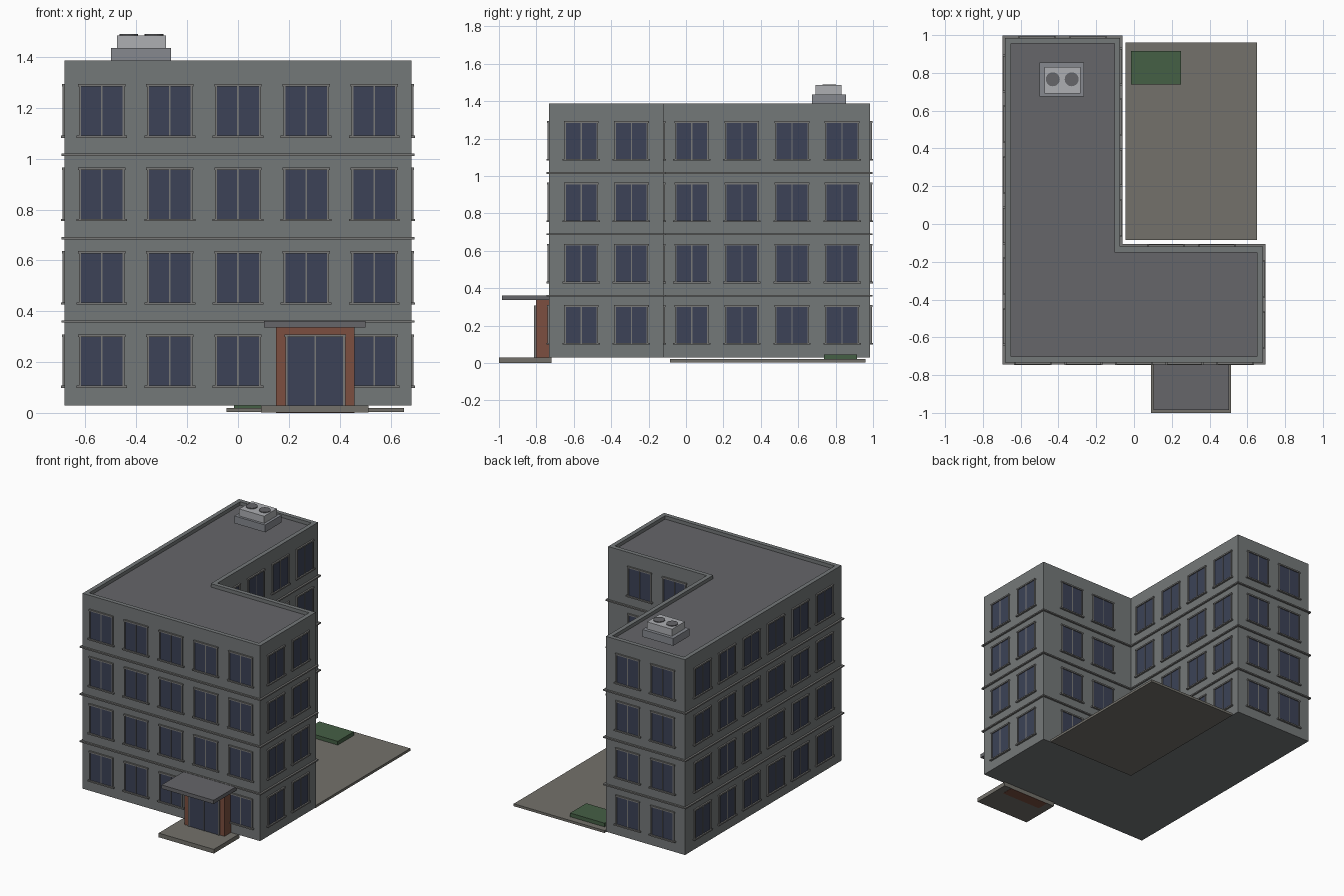
import bpy, bmesh
from math import radians
from mathutils import Matrix, Vector

if "Cube" in bpy.data.objects:
    bpy.data.objects.remove(bpy.data.objects["Cube"])


def material(name, r, g, b):
    m = bpy.data.materials.new(name)
    m.diffuse_color = (r, g, b, 1)
    m.use_nodes = True
    m.node_tree.nodes["Principled BSDF"].inputs["Base Color"].default_value = m.diffuse_color
    return m


WALL = material("wall_grey", 0.175, 0.188, 0.19)
TRIM = material("trim_grey", 0.19, 0.19, 0.185)
ROOF = material("roof_grey", 0.132, 0.133, 0.143)
GLASS = material("dark_glass", 0.045, 0.055, 0.095)
BRICK = material("brick", 0.20, 0.078, 0.05)
PAVING = material("paving", 0.172, 0.165, 0.145)
GRASS = material("grass", 0.06, 0.115, 0.06)
PLINTH = material("plinth_grey", 0.24, 0.25, 0.275)
METAL = material("metal", 0.42, 0.43, 0.45)


def finish(bm, name, mat):
    bmesh.ops.recalc_face_normals(bm, faces=bm.faces)
    me = bpy.data.meshes.new(name)
    bm.to_mesh(me)
    bm.free()
    me.materials.append(mat)
    ob = bpy.data.objects.new(name, me)
    bpy.context.collection.objects.link(ob)
    return ob


def add_box(bm, lo, hi, frame=Matrix()):
    lo, hi = Vector(lo), Vector(hi)
    m = frame @ Matrix.Translation((lo + hi) / 2) @ Matrix.Diagonal((*(hi - lo), 1))
    bmesh.ops.create_cube(bm, size=1, matrix=m)


def box(name, mat, lo, hi):
    bm = bmesh.new()
    add_box(bm, lo, hi)
    return finish(bm, name, mat)


# L-shaped plan, offset outwards by d
X0, X1, XI = -0.682, 0.682, -0.074
Y0, Y1, YI = -0.732, 0.985, -0.12


def plan(d):
    return [(X0 - d, Y0 - d), (X1 + d, Y0 - d), (X1 + d, YI + d),
            (XI + d, YI + d), (XI + d, Y1 + d), (X0 - d, Y1 + d)]


def l_body(name, mat, profile):
    """Stack plan loops given as (offset, z) and cap both ends."""
    bm = bmesh.new()
    loops = [[bm.verts.new((x, y, z)) for x, y in plan(d)] for d, z in profile]
    for a, b in zip(loops, loops[1:]):
        for i in range(6):
            j = (i + 1) % 6
            bm.faces.new((a[i], a[j], b[j], b[i]))
    bm.faces.new(loops[0][::-1])
    bm.faces.new(loops[-1])
    return finish(bm, name, mat)


# Main body, parapet, roof deck and floor bands
l_body("walls", WALL, [(0, 0.03), (0, 1.36)])
l_body("parapet", ROOF, [(0, 1.388), (-0.03, 1.388), (-0.03, 1.35)])
bpy.data.objects.remove(bpy.data.objects["parapet"])
l_body("walls_upper", WALL, [(0, 1.36), (0, 1.387), (-0.03, 1.387), (-0.03, 1.361)])
l_body("roof_deck", ROOF, [(-0.03, 1.345), (-0.03, 1.363)])
for i, z in enumerate((0.355, 0.683, 1.011)):
    l_body(f"floor_band_{i + 1}", TRIM, [(0.013, z), (0.013, z + 0.009)])

# Windows: local x runs along the wall, local -y points outwards
PITCH, STOREY = 0.268, 0.328


def add_window(glass, trim, m, w, z0, z1):
    h = w / 2
    add_box(glass, (-h, -0.004, z0), (h, 0.01, z1), m)
    for x in (-h, h):
        add_box(trim, (x - 0.004, -0.009, z0), (x + 0.004, 0.005, z1), m)
    add_box(trim, (-0.003, -0.007, z0), (0.003, 0.005, z1), m)
    add_box(trim, (-h - 0.007, -0.011, z1 - 0.005), (h + 0.007, 0.005, z1 + 0.005), m)


def facade(side, cx, cy, angle, count, skip=()):
    glass, trim = bmesh.new(), bmesh.new()
    base = Matrix.Translation((cx, cy, 0)) @ Matrix.Rotation(radians(angle), 4, 'Z')
    for floor in range(4):
        for i in range(count):
            if (floor, i) in skip:
                continue
            m = base @ Matrix.Translation(((i - (count - 1) / 2) * PITCH, 0, floor * STOREY))
            add_window(glass, trim, m, 0.172, 0.103, 0.304)
            add_box(trim, (-0.1, -0.014, 0.098), (0.1, 0.005, 0.107), m)
    finish(glass, side + "_window_glass", GLASS)
    finish(trim, side + "_window_frames", TRIM)


facade("front", 0, Y0, 0, 5, {(0, 3)})
facade("right", X1, (Y0 + YI) / 2, 90, 2)
facade("courtyard_side", XI, (YI + Y1) / 2, 90, 4)
facade("courtyard_end", (XI + X1) / 2, YI, 180, 2)
facade("back", (X0 + XI) / 2, Y1, 180, 2)
facade("left", X0, (Y0 + Y1) / 2, 270, 6)

# Entrance: step, brick porch, canopy and glazed double door
box("entrance_step", PAVING, (0.09, -1.0, 0.001), (0.514, -0.72, 0.03))
box("entrance_porch", BRICK, (0.15, -0.803, 0), (0.458, -0.72, 0.336))
box("entrance_canopy", ROOF, (0.102, -0.985, 0.336), (0.502, -0.72, 0.362))
glass, trim = bmesh.new(), bmesh.new()
add_window(glass, trim, Matrix.Translation((0.304, -0.803, 0)), 0.228, 0.03, 0.303)
finish(glass, "door_glass", GLASS)
finish(trim, "door_frame", TRIM)

# Courtyard paving and planting bed
box("courtyard_paving", PAVING, (-0.045, -0.085, 0.003), (0.652, 0.96, 0.02))
box("planting_bed", GRASS, (-0.015, 0.738, 0.018), (0.25, 0.915, 0.046))

# Rooftop ventilation unit with two fans
box("vent_plinth", PLINTH, (-0.5, 0.675, 1.385), (-0.264, 0.855, 1.436))
box("vent_unit", METAL, (-0.475, 0.692, 1.436), (-0.283, 0.832, 1.485))
for i, x in enumerate((-0.43, -0.33)):
    bm = bmesh.new()
    bmesh.ops.create_cone(bm, cap_ends=True, segments=20, radius1=0.037, radius2=0.037,
                          depth=0.01, matrix=Matrix.Translation((x, 0.766, 1.485)))
    finish(bm, f"vent_fan_{i + 1}", ROOF)
